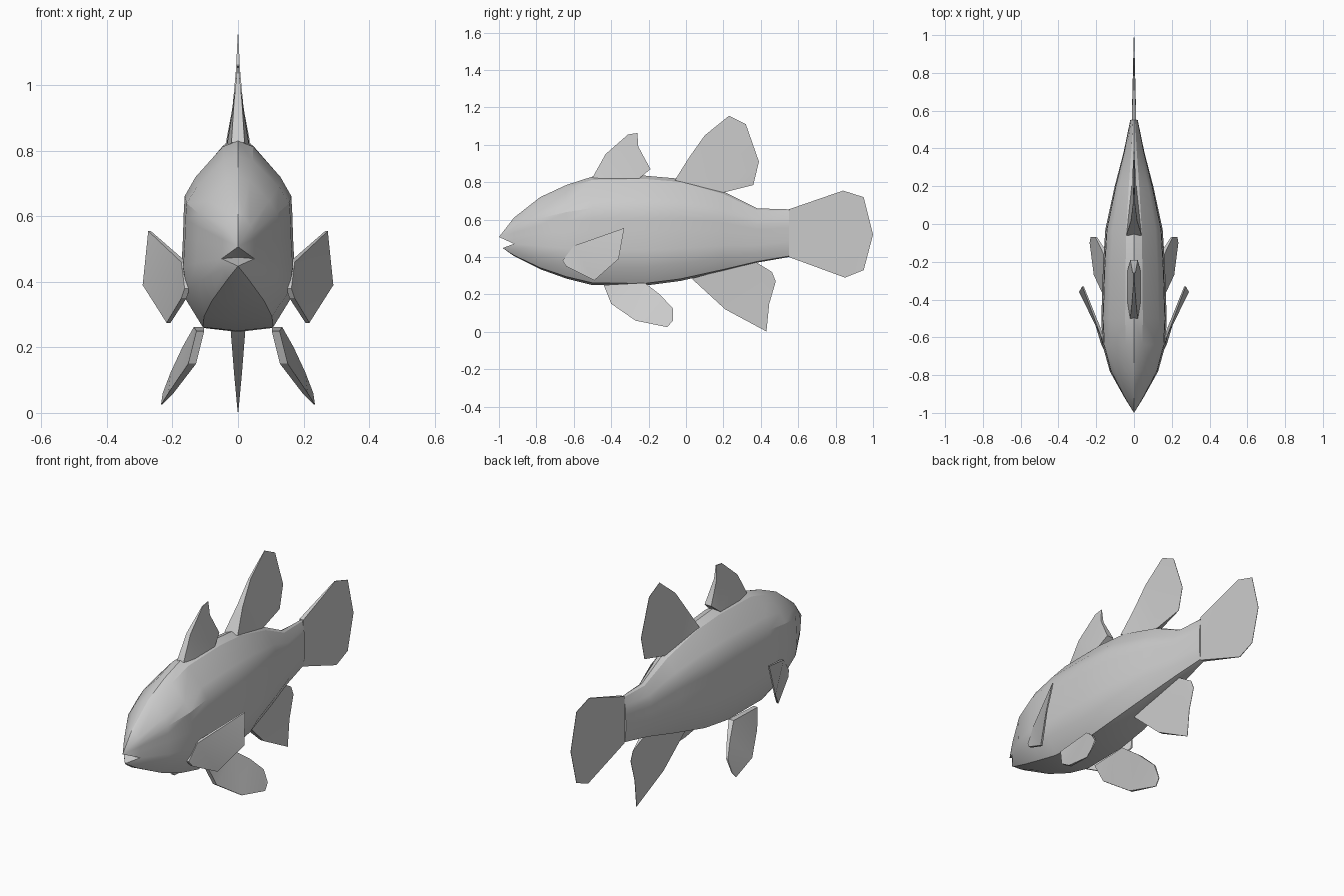
import bpy, bmesh

grey = bpy.data.materials.new("fish grey")
grey.diffuse_color = (0.6, 0.6, 0.6, 1)


def finish(name, bm, angle):
    """Clean the mesh, make the object and shade it."""
    bmesh.ops.remove_doubles(bm, verts=bm.verts, dist=0.0005)
    bmesh.ops.triangulate(bm, faces=[f for f in bm.faces if len(f.verts) > 4])
    bmesh.ops.recalc_face_normals(bm, faces=bm.faces)
    me = bpy.data.meshes.new(name)
    bm.to_mesh(me)
    bm.free()
    me.materials.append(grey)
    ob = bpy.data.objects.new(name, me)
    bpy.context.collection.objects.link(ob)
    bpy.ops.object.select_all(action='DESELECT')
    ob.select_set(True)
    bpy.context.view_layer.objects.active = ob
    bpy.ops.object.shade_smooth_by_angle(angle=angle)
    return ob


def fin(name, points):
    """Fin from outline points (x, y, z, half thickness)."""
    bm = bmesh.new()
    a = [bm.verts.new((x + t, y, z)) for x, y, z, t in points]
    b = [bm.verts.new((x - t, y, z)) for x, y, z, t in points]
    bm.faces.new(a)
    bm.faces.new(b[::-1])
    for i in range(len(a)):
        j = (i + 1) % len(a)
        bm.faces.new((a[j], a[i], b[i], b[j]))
    return finish(name, bm, 0.5)


# Body: one half cross-section (width, height fractions) lofted along y
half = [(0, 0), (0.62, 0.02), (0.93, 0.17), (1, 0.32), (0.97, 0.5),
        (0.96, 0.61), (0.94, 0.71), (0.75, 0.81), (0.27, 0.97), (0, 1)]
section = half + [(-u, v) for u, v in half[-2:0:-1]]
rings = [  # y, bottom, top, half width
    (-0.92, 0.405, 0.61, 0.05), (-0.78, 0.335, 0.72, 0.128),
    (-0.64, 0.285, 0.785, 0.167), (-0.50, 0.25, 0.83, 0.173),
    (-0.22, 0.247, 0.835, 0.164), (-0.03, 0.272, 0.818, 0.152),
    (0.20, 0.325, 0.75, 0.102), (0.38, 0.37, 0.66, 0.055),
    (0.55, 0.40, 0.655, 0.02)]
bm = bmesh.new()
loops = [[bm.verts.new((u * w, y, lo + v * (hi - lo))) for u, v in section]
         for y, lo, hi, w in rings]
n = len(section)
for r, s in zip(loops, loops[1:]):
    for i in range(n):
        j = (i + 1) % n
        bm.faces.new((r[i], r[j], s[j], s[i]))
bm.faces.new(loops[-1])

# Open mouth: upper and lower lips with a notch between them
upper = bm.verts.new((0, -1.0, 0.507))
lower = bm.verts.new((0, -0.98, 0.448))
throat = bm.verts.new((0, -0.90, 0.475))
first = loops[0]
corners = (3, n - 3)
for i in range(n):
    lip = upper if 3 <= i < n - 3 else lower
    bm.faces.new((first[i], first[(i + 1) % n], lip))
for c in corners:
    bm.faces.new((upper, first[c], throat))
    bm.faces.new((lower, first[c], throat))
finish("body", bm, 0.45)

# Fins on the centre line: (y, z, half thickness)
centre_fins = {
    "tail_fin": [(0.55, 0.655, 0.012), (0.84, 0.755, 0.002), (0.95, 0.72, 0.001),
                 (1.0, 0.52, 0.001), (0.95, 0.33, 0.001), (0.85, 0.29, 0.002),
                 (0.55, 0.40, 0.012)],
    "front_dorsal_fin": [(-0.50, 0.825, 0.02), (-0.43, 0.95, 0.012),
                         (-0.31, 1.055, 0.002), (-0.26, 1.063, 0.002),
                         (-0.255, 0.99, 0.008), (-0.19, 0.87, 0.02),
                         (-0.25, 0.82, 0.035), (-0.42, 0.81, 0.035)],
    "rear_dorsal_fin": [(-0.06, 0.81, 0.04), (0.015, 0.93, 0.017),
                        (0.10, 1.05, 0.006), (0.23, 1.155, 0.001),
                        (0.32, 1.11, 0.001), (0.39, 0.91, 0.001),
                        (0.36, 0.785, 0.001), (0.20, 0.745, 0.012)],
    "anal_fin": [(0.03, 0.285, 0.025), (0.21, 0.12, 0.012), (0.43, 0.002, 0.001),
                 (0.445, 0.15, 0.001), (0.48, 0.27, 0.001), (0.46, 0.32, 0.001),
                 (0.37, 0.375, 0.012)],
}
for name, pts in centre_fins.items():
    fin(name, [(0, y, z, t) for y, z, t in pts])

# Paired fins: (x, y, z, half thickness), mirrored to both sides
pectoral = [(0.155, -0.66, 0.38, 0.008), (0.165, -0.60, 0.46, 0.008),
            (0.27, -0.33, 0.555, 0.004), (0.287, -0.36, 0.39, 0.004),
            (0.212, -0.49, 0.275, 0.006), (0.165, -0.64, 0.35, 0.008)]
pelvic = [(0.115, -0.44, 0.25, 0.012), (0.14, -0.40, 0.15, 0.012),
          (0.205, -0.27, 0.06, 0.008), (0.233, -0.10, 0.025, 0.002),
          (0.228, -0.07, 0.06, 0.002), (0.20, -0.07, 0.125, 0.005),
          (0.16, -0.14, 0.20, 0.01), (0.12, -0.22, 0.262, 0.015)]
for side, sign in (("right", 1), ("left", -1)):
    for name, pts in (("pectoral_fin", pectoral), ("pelvic_fin", pelvic)):
        fin(f"{side}_{name}", [(sign * x, y, z, t) for x, y, z, t in pts])
